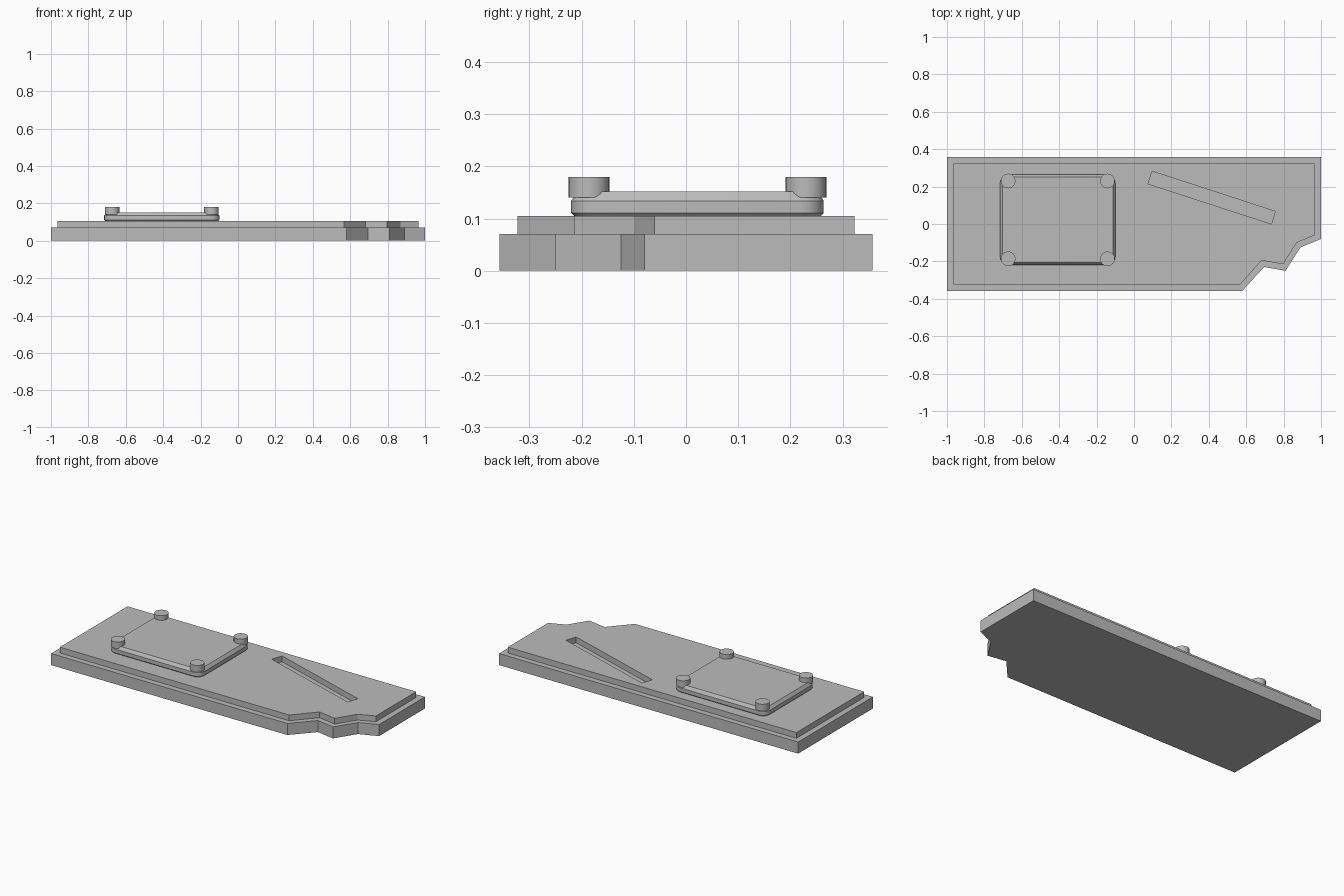
import bpy, bmesh, math
from mathutils import Vector

cube = bpy.data.objects.get("Cube")
if cube:
    bpy.data.objects.remove(cube, do_unlink=True)

GREY = (0.5, 0.5, 0.5, 1)
grey = bpy.data.materials.new("plain grey")
grey.use_nodes = True
grey.diffuse_color = GREY
grey.node_tree.nodes["Principled BSDF"].inputs["Base Color"].default_value = GREY


def loft(name, rings):
    """Join (outline, height) rings of equal point count into a closed solid."""
    bm = bmesh.new()
    loops = [[bm.verts.new((x, y, z)) for x, y in pts] for pts, z in rings]
    bm.faces.new(loops[0][::-1])
    bm.faces.new(loops[-1])
    for low, high in zip(loops, loops[1:]):
        for i in range(len(low)):
            j = (i + 1) % len(low)
            bm.faces.new((low[i], low[j], high[j], high[i]))
    bmesh.ops.recalc_face_normals(bm, faces=bm.faces)
    mesh = bpy.data.meshes.new(name)
    bm.to_mesh(mesh)
    bm.free()
    mesh.materials.append(grey)
    obj = bpy.data.objects.new(name, mesh)
    bpy.context.collection.objects.link(obj)
    return obj


def rounded(x0, x1, y0, y1, r, steps=4):
    """Rectangle outline with rounded corners, counter-clockwise."""
    pts = []
    for k, (x, y) in enumerate([(x1 - r, y1 - r), (x0 + r, y1 - r),
                                (x0 + r, y0 + r), (x1 - r, y0 + r)]):
        for s in range(steps + 1):
            a = math.pi / 2 * (k + s / steps)
            pts.append((x + r * math.cos(a), y + r * math.sin(a)))
    return pts


def smooth(obj):
    bpy.ops.object.select_all(action='DESELECT')
    obj.select_set(True)
    bpy.context.view_layer.objects.active = obj
    bpy.ops.object.shade_smooth_by_angle(angle=math.radians(30))


# Base slab and the inset deck above it, both with the notched corner
base = [(-1, -.357), (.58, -.357), (.695, -.23), (.81, -.25),
        (.89, -.125), (1, -.08), (1, .357), (-1, .357)]
deck = [(-.965, -.323), (.568, -.323), (.682, -.195), (.797, -.215),
        (.87, -.1), (.965, -.06), (.965, .323), (-.965, .323)]
loft("base_slab", [(base, 0), (base, .07)])
deck_obj = loft("upper_deck", [(deck, .07), (deck, .105)])

# Slanted slot cut through the deck
slot = [(.075, .215), (.735, 0), (.755, .067), (.097, .282)]
cutter = loft("slot_cutter", [(slot, .06), (slot, .12)])
cutter.hide_render = True
cutter.hide_viewport = True
cutter.display_type = 'WIRE'
cut = deck_obj.modifiers.new("slot", 'BOOLEAN')
cut.operation = 'DIFFERENCE'
cut.solver = 'EXACT'
cut.object = cutter

# Raised cover plate with rounded corners and sloped rim
X0, X1, Y0, Y1 = -.716, -.1, -.22, .264


def plate(inset):
    return rounded(X0 + inset, X1 - inset, Y0 + inset, Y1 - inset, .045 - inset)


cover = loft("cover_plate", [(plate(.006), .105), (plate(0), .111),
                             (plate(0), .134), (plate(.013), .152)])
smooth(cover)

# Corner pegs
for side, x in (("right", -.673), ("left", -.142)):
    for end, y in (("front", -.186), ("back", .23)):
        disc = [(x + .039 * math.cos(t * math.tau / 32),
                 y + .039 * math.sin(t * math.tau / 32)) for t in range(32)]
        smooth(loft(f"{end}_{side}_peg", [(disc, .14), (disc, .18)]))
